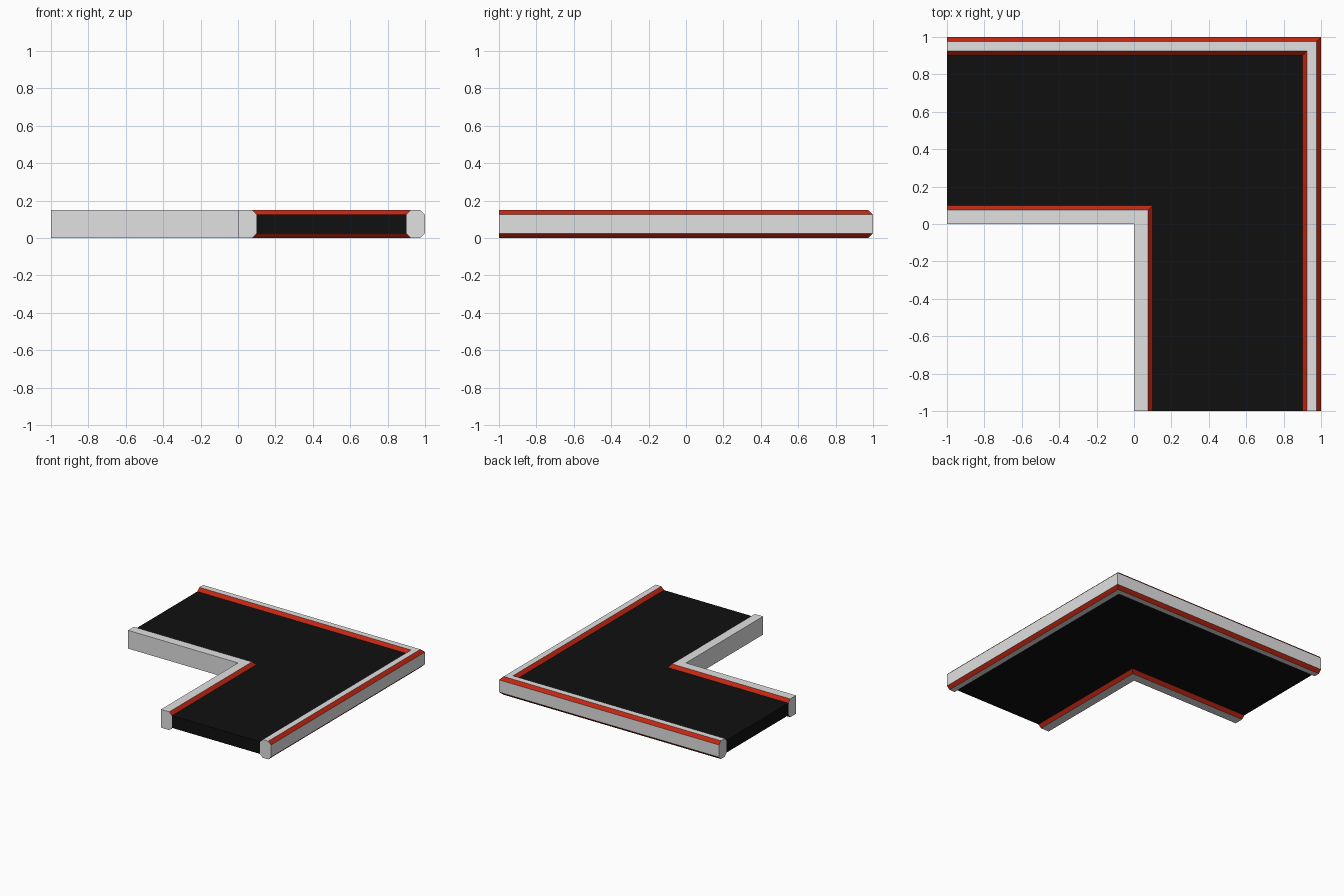
import bpy, bmesh

if "Cube" in bpy.data.objects:
    bpy.data.objects.remove(bpy.data.objects["Cube"], do_unlink=True)


def make_material(name, colour):
    m = bpy.data.materials.new(name)
    m.use_nodes = True
    m.diffuse_color = (*colour, 1)
    m.node_tree.nodes["Principled BSDF"].inputs["Base Color"].default_value = (*colour, 1)
    return m


GREY = make_material("light_grey", (0.75, 0.75, 0.75))
RED = make_material("kerb_red", (0.54, 0.02, 0.006))
BLACK = make_material("road_black", (0.005, 0.005, 0.005))

H, C, W = 0.15, 0.025, 0.1    # height, chamfer, wall width


def corner_sweep(name, profile, materials):
    """Sweep a (distance, height) profile round a mitred right-angle corner."""
    bm = bmesh.new()
    stations = [lambda d: (-1, d), lambda d: (d, d), lambda d: (d, -1)]
    rings = [[bm.verts.new((*at(d), z)) for d, z in profile] for at in stations]
    n = len(profile)
    for a, b in zip(rings, rings[1:]):
        for i in range(n):
            j = (i + 1) % n
            bm.faces.new((a[i], a[j], b[j], b[i]))
    bm.faces.new(rings[0])
    bm.faces.new(rings[-1])
    bmesh.ops.recalc_face_normals(bm, faces=bm.faces)
    # sloping faces take the second material
    for f in bm.faces:
        if len(materials) > 1 and 0.1 < abs(f.normal.z) < 0.9:
            f.material_index = 1
    mesh = bpy.data.meshes.new(name)
    bm.to_mesh(mesh)
    bm.free()
    for m in materials:
        mesh.materials.append(m)
    obj = bpy.data.objects.new(name, mesh)
    bpy.context.collection.objects.link(obj)
    return obj


# Inner wall, chamfered on the road side only
corner_sweep("inner_wall", [(0, 0), (W - C, 0), (W, C), (W, H - C), (W - C, H), (0, H)],
             [GREY, RED])

# Outer wall, chamfered on both sides
a, b = 1 - W, 1
corner_sweep("outer_wall", [(a, C), (a + C, 0), (b - C, 0), (b, C),
                            (b, H - C), (b - C, H), (a + C, H), (a, H - C)],
             [GREY, RED])

# Road slab between the walls
corner_sweep("road", [(W, C), (a, C), (a, H - C), (W, H - C)], [BLACK])
